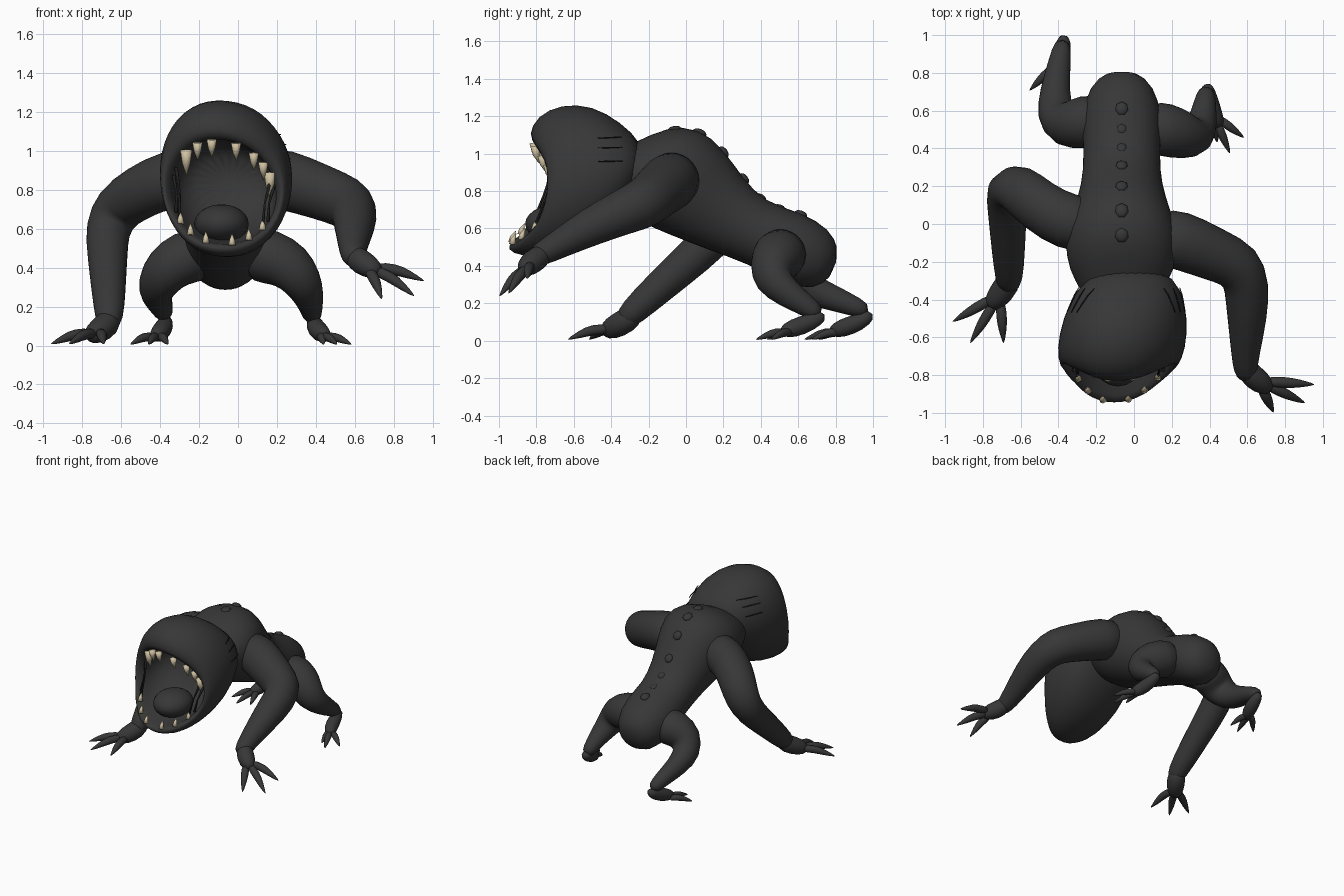
import bpy, bmesh, math
from mathutils import Vector

if "Cube" in bpy.data.objects:
    bpy.data.objects.remove(bpy.data.objects["Cube"])


def material(name, rgb):
    m = bpy.data.materials.new(name)
    m.use_nodes = True
    m.diffuse_color = (*rgb, 1)
    bsdf = m.node_tree.nodes["Principled BSDF"]
    bsdf.inputs["Base Color"].default_value = (*rgb, 1)
    bsdf.inputs["Roughness"].default_value = 0.8
    return m


SKIN = material("charcoal skin", (0.038, 0.038, 0.038))
IVORY = material("ivory teeth", (0.62, 0.53, 0.36))
BLACK = material("black strands", (0.015, 0.015, 0.015))


def loft(name, rings, mat=SKIN, subdiv=1):
    """Skin a list of rings with quads and close both ends."""
    bm = bmesh.new()
    loops = [[bm.verts.new(p) for p in ring] for ring in rings]
    n = len(loops[0])
    for a, b in zip(loops, loops[1:]):
        for i in range(n):
            j = (i + 1) % n
            bm.faces.new((a[i], a[j], b[j], b[i]))
    bm.faces.new(loops[0][::-1])
    bm.faces.new(loops[-1])
    bmesh.ops.recalc_face_normals(bm, faces=bm.faces)
    for f in bm.faces:
        f.smooth = True
    mesh = bpy.data.meshes.new(name)
    bm.to_mesh(mesh)
    bm.free()
    mesh.materials.append(mat)
    obj = bpy.data.objects.new(name, mesh)
    bpy.context.collection.objects.link(obj)
    if subdiv:
        mod = obj.modifiers.new("smooth", 'SUBSURF')
        mod.levels = mod.render_levels = subdiv
    return obj


def tube(name, path, mat=SKIN, sides=10, subdiv=1):
    """Tapered limb along points of (x, y, z, radius)."""
    pts = [Vector(p[:3]) for p in path]
    rings, q, last = [], None, None
    for i, p in enumerate(pts):
        t = (pts[min(i + 1, len(pts) - 1)] - pts[max(i - 1, 0)]).normalized()
        q = t.to_track_quat('Z', 'Y') if q is None else last.rotation_difference(t) @ q
        last = t
        angles = [2 * math.pi * k / sides for k in range(sides)]
        rings.append([p + q @ Vector((math.cos(a), math.sin(a), 0)) * path[i][3] for a in angles])
    return loft(name, rings, mat, subdiv)


CX = -0.065


def section(s, t):
    """Point on a cross-section: top y z, bottom y z, half width, side pull-back."""
    ty, tz, by, bz, w, bend = s
    c, sn = math.cos(t), math.sin(t)
    k = (1 - c) / 2
    return Vector((CX + w * math.copysign(abs(sn) ** 0.92, sn),
                   ty + (by - ty) * k + bend * sn * sn,
                   tz + (bz - tz) * k))


def ring(s, n=20):
    return [section(s, 2 * math.pi * i / n) for i in range(n)]


# Torso from rump to neck
TORSO = [
    (0.82, 0.49, 0.79, 0.35, 0.08, 0),
    (0.77, 0.60, 0.68, 0.26, 0.175, 0),
    (0.62, 0.69, 0.52, 0.31, 0.22, 0),
    (0.42, 0.74, 0.33, 0.41, 0.20, 0),
    (0.30, 0.88, 0.10, 0.49, 0.215, 0),
    (0.20, 1.03, -0.08, 0.56, 0.26, 0),
    (0.08, 1.14, -0.25, 0.63, 0.31, 0),
    (-0.10, 1.15, -0.35, 0.71, 0.285, 0),
    (-0.27, 1.06, -0.42, 0.76, 0.22, 0),
    (-0.38, 1.02, -0.46, 0.80, 0.18, 0),
]
loft("torso", [ring(s) for s in TORSO])

# Head shell turning inward at the lips into the mouth cavity
HEAD = [
    (-0.23, 1.06, -0.24, 0.88, 0.17, 0),
    (-0.35, 1.17, -0.33, 0.70, 0.28, 0),
    (-0.50, 1.26, -0.50, 0.53, 0.335, 0),
    (-0.67, 1.265, -0.72, 0.45, 0.345, 0.03),
    (-0.80, 1.20, -0.89, 0.44, 0.315, 0.09),
    (-0.845, 1.10, -0.965, 0.48, 0.295, 0.17),
    (-0.815, 1.04, -0.94, 0.52, 0.265, 0.17),
    (-0.62, 1.08, -0.74, 0.52, 0.27, 0.06),
    (-0.42, 0.98, -0.50, 0.68, 0.19, 0),
]
RIM = HEAD[6]


def tilt(p):
    """Turn and roll the head slightly to one side."""
    x = p.x + 0.13 * (p.y + 0.55)
    return Vector((x + 0.012, p.y, p.z - 0.1 * (x + 0.055)))


loft("head", [[tilt(p) for p in ring(s, 24)] for s in HEAD])


def on_head(u, z, side):
    """Point on one side of the outer head at a given height."""
    i = int(u)
    s = [a + (b - a) * (u - i) for a, b in zip(HEAD[i], HEAD[i + 1])]
    return tilt(section(s, side * math.acos(1 - 2 * (s[1] - z) / (s[1] - s[3]))))


# Teeth around the lips
def tooth(name, deg, length, radius, way):
    base = tilt(section(RIM, math.radians(deg))) + Vector((0, 0, -0.012 * way))
    path = [(*base, radius), (*(base + Vector((0, 0.005, way * length * 0.5))), radius * 0.7),
            (*(base + Vector((0, 0.02, way * length))), radius * 0.08)]
    tube(name, path, IVORY, 8, 0)


for i, deg in enumerate((-43, -26, -9, 15, 36, 50, 63)):
    big = i in (0, 6)
    tooth(f"upper_tooth_{i}", deg, 0.13 if big else 0.09, 0.031 if big else 0.026, -1)
for i, deg in enumerate((-130, -148, -168, 166, 147, 128)):
    tooth(f"lower_tooth_{i}", deg, 0.06, 0.019, 1)

# Strands hanging at the mouth corners
for side in (-1, 1):
    for k, deg in enumerate((66, 76)):
        top = tilt(section(RIM, math.radians(side * deg)))
        low = tilt(section(RIM, math.radians(side * (128 - 10 * k))))
        mid = top.lerp(low, 0.5) + Vector((-0.01 * side, 0, 0))
        tube(f"mouth_strand_{side}_{k}", [(*top, 0.01), (*mid, 0.005), (*low, 0.01)], BLACK, 6, 0)

# Gill slits running level along the back of the head
for side in (-1, 1):
    for k, z in enumerate((1.11, 1.06, 0.99)):
        path = [(*on_head(u, z, side), r)
                for u, r in ((0.95, 0.002), (1.2, 0.004), (1.5, 0.004), (1.8, 0.002))]
        tube(f"gill_slit_{side}_{k}", path, BLACK, 6, 0)

# Tongue
bpy.ops.mesh.primitive_uv_sphere_add(segments=20, ring_count=12, location=(-0.085, -0.70, 0.625))
tongue = bpy.context.object
tongue.name = "tongue"
tongue.scale = (0.14, 0.16, 0.10)
tongue.data.materials.append(SKIN)
bpy.ops.object.shade_smooth()

# Knobs down the spine, leaning with the slope of the back
for i, (y, z, r, slope) in enumerate((
        (0.61, 0.675, 0.038, -15), (0.5, 0.71, 0.032, -18), (0.4, 0.765, 0.032, -35),
        (0.31, 0.868, 0.034, -50), (0.2, 1.01, 0.036, -50), (0.07, 1.11, 0.04, -20),
        (-0.06, 1.125, 0.04, 5))):
    bpy.ops.mesh.primitive_uv_sphere_add(segments=7, ring_count=5, radius=r, location=(CX, y, z))
    knob = bpy.context.object
    knob.name = f"spine_knob_{i}"
    knob.scale = (0.95, 1.05, 0.6)
    knob.rotation_euler.x = math.radians(slope)
    knob.data.materials.append(SKIN)
    bpy.ops.object.shade_smooth()


def digits(name, palm, tips, radius):
    """Clawed digits fanning out from the palm, arched at the knuckle."""
    palm = Vector(palm)
    for i, tip in enumerate(tips):
        tip = Vector(tip)
        start = palm.lerp(tip, 0.12)
        knuckle = palm.lerp(tip, 0.5) + Vector((0, 0, radius * 0.7))
        claw = palm.lerp(tip, 0.72) + Vector((0, 0, radius * 0.4))
        tube(f"{name}_{i}", [(*start, radius), (*knuckle, radius * 1.05),
                             (*claw, radius * 0.8), (*tip, 0.003)], SKIN, 8)


# Left arm, reaching forward with the hand raised
tube("left_arm", [(0.10, -0.06, 0.87, 0.15), (0.24, -0.08, 0.855, 0.163), (0.42, -0.16, 0.79, 0.145),
                  (0.565, -0.22, 0.735, 0.14), (0.60, -0.33, 0.69, 0.125), (0.60, -0.5, 0.615, 0.108),
                  (0.59, -0.68, 0.515, 0.078), (0.59, -0.78, 0.46, 0.065),
                  (0.60, -0.82, 0.44, 0.045)], sides=14)
tube("left_palm", [(0.585, -0.74, 0.48, 0.05), (0.61, -0.79, 0.445, 0.068),
                   (0.67, -0.84, 0.405, 0.068), (0.73, -0.88, 0.375, 0.035)])
digits("left_finger", (0.66, -0.83, 0.41),
       ((0.96, -0.85, 0.33), (0.91, -0.95, 0.25), (0.74, -1.0, 0.235)), 0.031)

# Right arm, planted on the ground
tube("right_arm", [(-0.20, -0.02, 0.87, 0.15), (-0.36, 0.01, 0.855, 0.155), (-0.50, 0.09, 0.79, 0.142),
                   (-0.62, 0.20, 0.71, 0.135), (-0.675, 0.20, 0.60, 0.12), (-0.67, 0.05, 0.455, 0.105),
                   (-0.665, -0.15, 0.28, 0.09), (-0.66, -0.30, 0.14, 0.075),
                   (-0.67, -0.34, 0.10, 0.05)], sides=14)
tube("right_palm", [(-0.65, -0.26, 0.16, 0.055), (-0.67, -0.32, 0.105, 0.075),
                    (-0.73, -0.40, 0.065, 0.066), (-0.77, -0.44, 0.045, 0.035)])
digits("right_finger", (-0.71, -0.37, 0.07),
       ((-0.965, -0.52, 0.006), (-0.87, -0.635, 0.006), (-0.69, -0.635, 0.006)), 0.03)

# Left leg, folded under the body
tube("left_leg", [(0.05, 0.52, 0.47, 0.14), (0.17, 0.50, 0.46, 0.148), (0.275, 0.465, 0.405, 0.13),
                  (0.335, 0.455, 0.325, 0.105), (0.365, 0.545, 0.25, 0.08), (0.375, 0.64, 0.19, 0.06),
                  (0.385, 0.72, 0.13, 0.045)], sides=14)
tube("left_foot", [(0.385, 0.745, 0.14, 0.03), (0.395, 0.67, 0.10, 0.05),
                   (0.42, 0.57, 0.065, 0.055), (0.46, 0.51, 0.045, 0.03)])
digits("left_toe", (0.42, 0.58, 0.05),
       ((0.585, 0.455, 0.005), (0.51, 0.37, 0.005), (0.44, 0.43, 0.005)), 0.025)

# Right leg, stretched further back
tube("right_leg", [(-0.16, 0.55, 0.47, 0.14), (-0.28, 0.54, 0.455, 0.145), (-0.37, 0.52, 0.39, 0.128),
                   (-0.42, 0.58, 0.31, 0.105), (-0.42, 0.71, 0.255, 0.08), (-0.395, 0.85, 0.205, 0.062),
                   (-0.375, 0.98, 0.15, 0.045)], sides=14)
tube("right_foot", [(-0.37, 1.0, 0.145, 0.03), (-0.375, 0.93, 0.10, 0.05),
                    (-0.40, 0.83, 0.065, 0.054), (-0.43, 0.77, 0.045, 0.03)])
digits("right_toe", (-0.41, 0.85, 0.05),
       ((-0.555, 0.705, 0.005), (-0.46, 0.63, 0.005), (-0.36, 0.67, 0.005)), 0.025)
